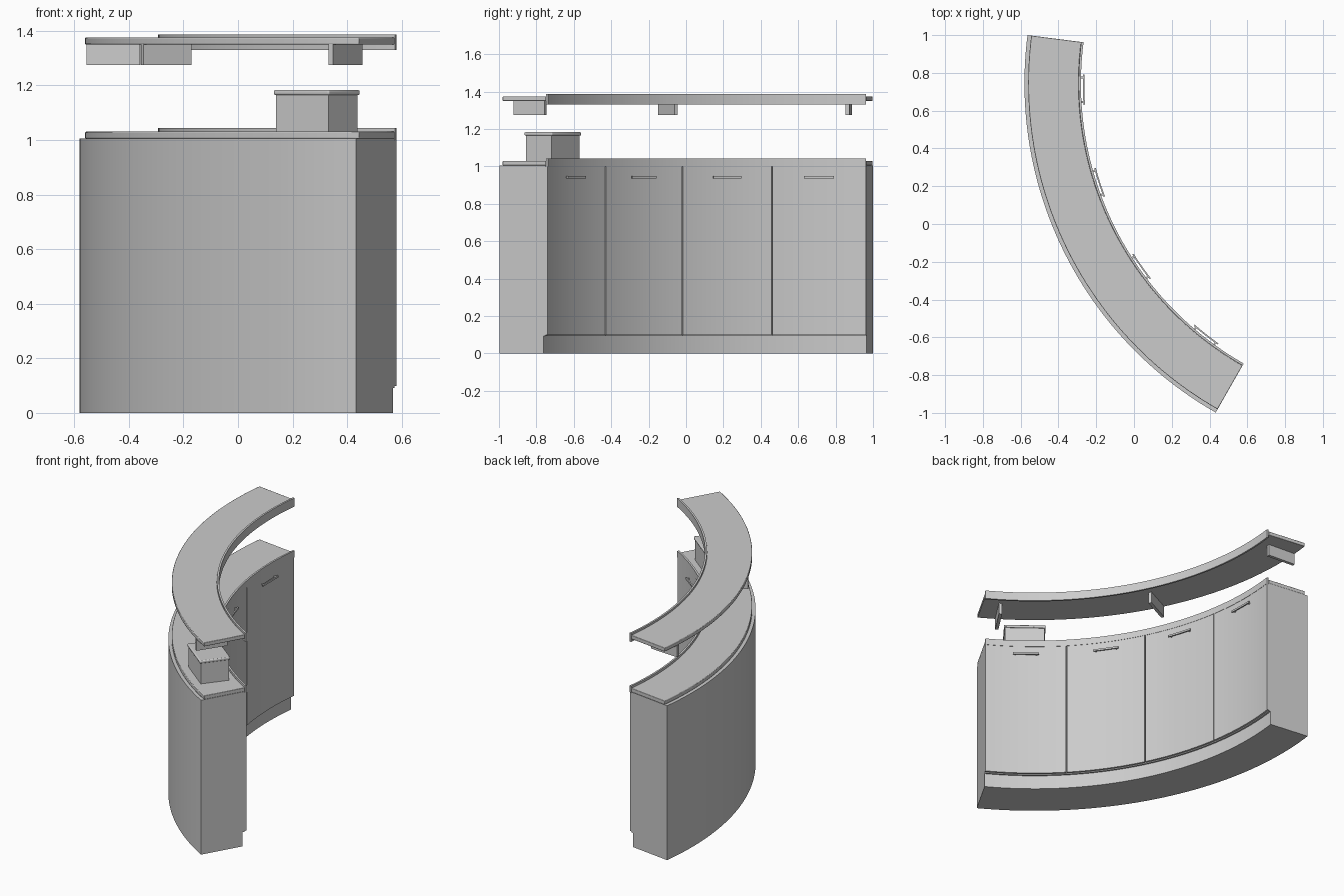
import bpy, bmesh, math
from mathutils import Vector

if "Cube" in bpy.data.objects:
    bpy.data.objects.remove(bpy.data.objects["Cube"])

CX, CY = 1.427, 0.745          # centre of the curved plan
A0, A1 = -7.3, 60.3            # end angles, degrees measured from -x towards -y


def polar(r, deg, z=0.0):
    a = math.radians(deg)
    return Vector((CX - r * math.cos(a), CY - r * math.sin(a), z))


def finish(name, bm, bevel=0.0):
    bmesh.ops.recalc_face_normals(bm, faces=bm.faces)
    me = bpy.data.meshes.new(name)
    bm.to_mesh(me)
    bm.free()
    ob = bpy.data.objects.new(name, me)
    bpy.context.collection.objects.link(ob)
    if bevel:
        m = ob.modifiers.new("edge_round", 'BEVEL')
        m.width, m.segments, m.limit_method = bevel, 2, 'ANGLE'
    bpy.context.view_layer.objects.active = ob
    ob.select_set(True)
    bpy.ops.object.shade_smooth_by_angle(angle=math.radians(30))
    ob.select_set(False)
    return ob


def arc_slab(name, r0, r1, z0, z1, a0=A0, a1=A1, seg=48, bevel=0.0):
    """Rectangular section swept along the arc, capped at both ends."""
    bm = bmesh.new()
    rings = []
    for i in range(seg + 1):
        a = a0 + (a1 - a0) * i / seg
        rings.append([bm.verts.new(polar(r, a, z))
                      for r, z in ((r0, z0), (r1, z0), (r1, z1), (r0, z1))])
    for p, q in zip(rings, rings[1:]):
        for k in range(4):
            n = (k + 1) % 4
            bm.faces.new((p[k], p[n], q[n], q[k]))
    bm.faces.new(rings[0])
    bm.faces.new(rings[-1][::-1])
    return finish(name, bm, bevel)


def radial_box(name, r, deg, depth, width, z0, z1, bevel=0.0):
    """Straight box turned to face the arc centre."""
    bm = bmesh.new()
    bmesh.ops.create_cube(bm, size=1.0)
    bmesh.ops.scale(bm, vec=(depth, width, z1 - z0), verts=bm.verts)
    ob = finish(name, bm, bevel)
    ob.location = polar(r, deg, (z0 + z1) / 2)
    ob.rotation_euler.z = math.radians(deg)
    return ob


# cabinet body and recessed plinth
arc_slab("plinth", 1.735, 2.007, 0.0, 0.092)
arc_slab("cabinet_body", 1.724, 2.007, 0.092, 1.005)

# four curved doors with bar handles on the inner side
step = (A1 - A0) / 4
for i in range(4):
    s = A0 + i * step
    g0 = 0.0 if i == 0 else 0.1
    g1 = 0.0 if i == 3 else 0.1
    arc_slab(f"door_{i + 1}", 1.710, 1.724, 0.098, 1.0, s + g0, s + step - g1, seg=14)
    mid = s + step / 2
    arc_slab(f"handle_{i + 1}", 1.690, 1.698, 0.936, 0.948, mid - 2.7, mid + 2.7, seg=6)
    for d in (-2.2, 2.2):
        radial_box(f"handle_post_{i + 1}", 1.703, mid + d, 0.016, 0.01, 0.938, 0.946)

# counter and raised shelf, each with a thin upstand on the inner edge
arc_slab("counter_top", 1.720, 1.987, 1.005, 1.03, bevel=0.003)
arc_slab("counter_edge_strip", 1.708, 1.720, 1.0, 1.043)
arc_slab("upper_shelf", 1.720, 1.987, 1.35, 1.375, bevel=0.003)
arc_slab("shelf_edge_strip", 1.708, 1.720, 1.33, 1.386)

# radial brackets under the shelf
for i, a in enumerate((-3.8, 26.5, 56.8)):
    radial_box(f"shelf_bracket_{i + 1}", 1.888, a, 0.197, 0.02, 1.275, 1.351)

# lidded box standing on the counter
radial_box("small_box", 1.849, 52.0, 0.174, 0.244, 1.03, 1.166)
radial_box("small_box_lid", 1.849, 52.0, 0.188, 0.258, 1.164, 1.183, bevel=0.006)
